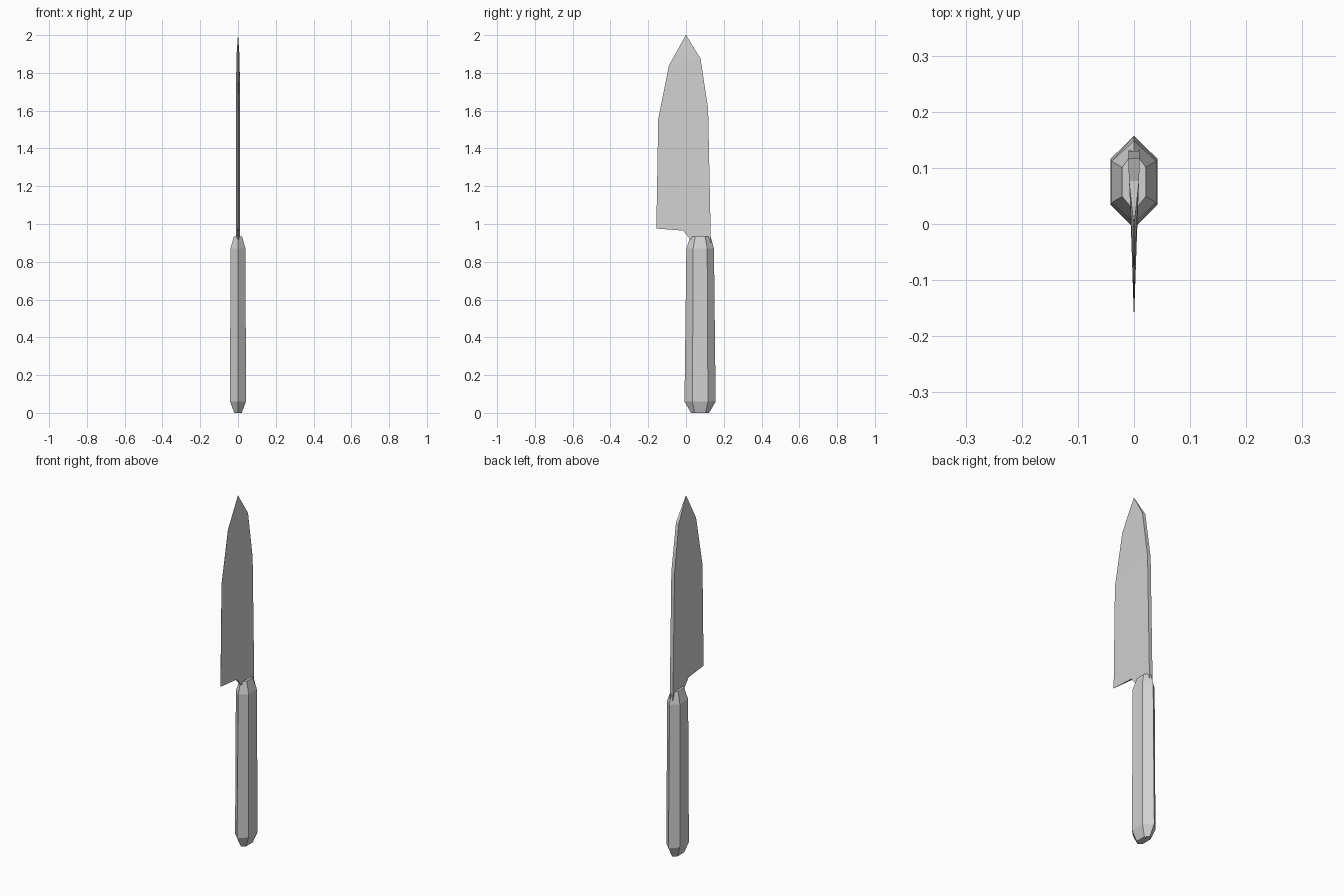
import bpy
import bmesh

cube = bpy.data.objects.get("Cube")
if cube:
    bpy.data.objects.remove(cube, do_unlink=True)

grey = bpy.data.materials.new("plain_grey")
grey.use_nodes = True
grey.diffuse_color = (0.64, 0.64, 0.64, 1)
grey.node_tree.nodes["Principled BSDF"].inputs["Base Color"].default_value = grey.diffuse_color


def finish(name, bm):
    bmesh.ops.recalc_face_normals(bm, faces=bm.faces)
    mesh = bpy.data.meshes.new(name)
    bm.to_mesh(mesh)
    bm.free()
    mesh.materials.append(grey)
    bpy.context.collection.objects.link(bpy.data.objects.new(name, mesh))


# Handle: six-sided rings (height, front tip, back tip, flat front, flat back, half width)
rings = [
    (0.0, 0.027, 0.122, 0.045, 0.104, 0.020),
    (0.06, -0.008, 0.157, 0.034, 0.116, 0.042),
    (0.87, 0.002, 0.148, 0.038, 0.112, 0.040),
    (0.935, 0.024, 0.130, 0.049, 0.101, 0.021),
]
bm = bmesh.new()
loops = []
for z, front, back, near, far, w in rings:
    outline = [(0, front), (w, near), (w, far), (0, back), (-w, far), (-w, near)]
    loops.append([bm.verts.new((x, y, z)) for x, y in outline])
for low, high in zip(loops, loops[1:]):
    for i in range(6):
        j = (i + 1) % 6
        bm.faces.new((low[i], low[j], high[j], high[i]))
bm.faces.new(loops[0])
bm.faces.new(loops[-1])
finish("handle", bm)

# Blade: pairs of (cutting edge, spine) points as (y, z, half thickness)
stations = [
    ((0.028, 0.88, 0.006), (0.132, 0.88, 0.010)),
    ((0.026, 0.915, 0.006), (0.131, 0.92, 0.010)),
    ((-0.016, 0.965, 0.005), (0.130, 0.97, 0.010)),
    ((-0.157, 0.976, 0.0005), (0.130, 0.98, 0.010)),
    ((-0.147, 1.555, 0.0005), (0.117, 1.61, 0.010)),
    ((-0.090, 1.84, 0.0005), (0.077, 1.875, 0.009)),
    ((-0.001, 2.0, 0.0005), (0.001, 2.0, 0.0005)),
]
bm = bmesh.new()
sections = []
for edge, spine in stations:
    corners = [(-1, edge), (1, edge), (1, spine), (-1, spine)]
    sections.append([bm.verts.new((s * t, y, z)) for s, (y, z, t) in corners])
for low, high in zip(sections, sections[1:]):
    for i in range(4):
        j = (i + 1) % 4
        bm.faces.new((low[i], low[j], high[j], high[i]))
bm.faces.new(sections[0])
bm.faces.new(sections[-1])
finish("blade", bm)
